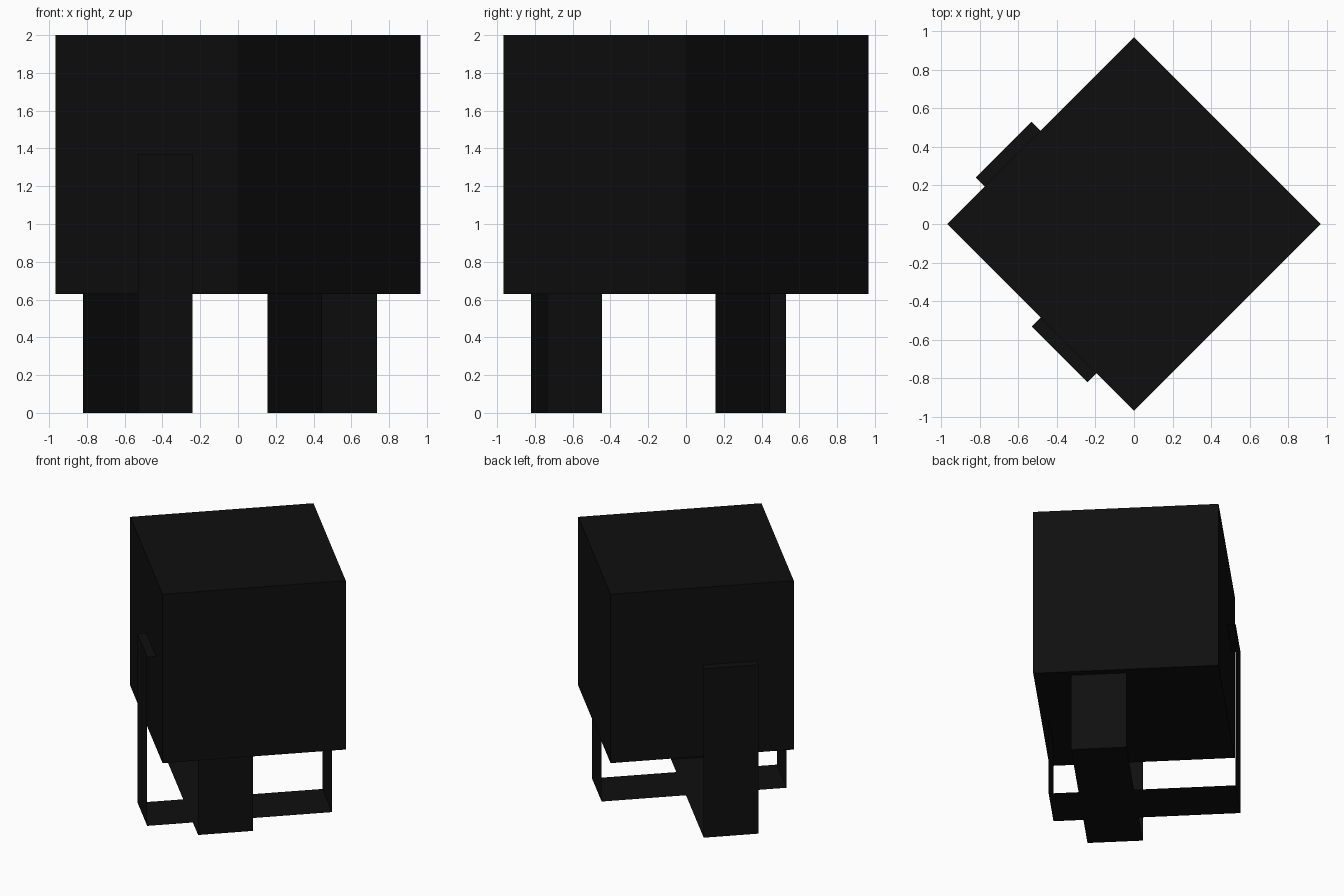
import bpy, bmesh, math
from mathutils import Matrix

if "Cube" in bpy.data.objects:
    bpy.data.objects.remove(bpy.data.objects["Cube"])

# Single near-black colour
black = bpy.data.materials.new("near_black")
black.diffuse_color = (0.0048, 0.0048, 0.0048, 1)
black.use_nodes = True
black.node_tree.nodes["Principled BSDF"].inputs["Base Color"].default_value = black.diffuse_color

# Everything is built square to the axes, then turned 45 degrees about z
TURN = Matrix.Rotation(math.radians(45), 4, 'Z')


def make_box(name, lo, hi, open_axis=None):
    """Box between two corners; open_axis drops both faces along that axis."""
    bm = bmesh.new()
    bmesh.ops.create_cube(bm, size=1)
    for v in bm.verts:
        v.co = [hi[i] if v.co[i] > 0 else lo[i] for i in range(3)]
    bm.normal_update()
    if open_axis is not None:
        ends = [f for f in bm.faces if abs(f.normal[open_axis]) > 0.9]
        bmesh.ops.delete(bm, geom=ends, context='FACES')
    bm.transform(TURN)
    mesh = bpy.data.meshes.new(name)
    bm.to_mesh(mesh)
    bm.free()
    mesh.materials.append(black)
    obj = bpy.data.objects.new(name, mesh)
    bpy.context.collection.objects.link(obj)
    return obj


# Main cube
H = 0.684
make_box("body_cube", (-H, -H, 0.63), (H, H, 2.0))

# Two crossing open-sided bands that form the legs and foot strips
NEAR, FAR, WIDTH, TOP = -0.75, 0.63, 0.409, 1.37
make_box("leg_band_left", (NEAR, -WIDTH, 0), (FAR, 0, TOP), open_axis=1)
make_box("leg_band_back", (-WIDTH, -FAR, 0), (0, -NEAR, TOP), open_axis=0)
